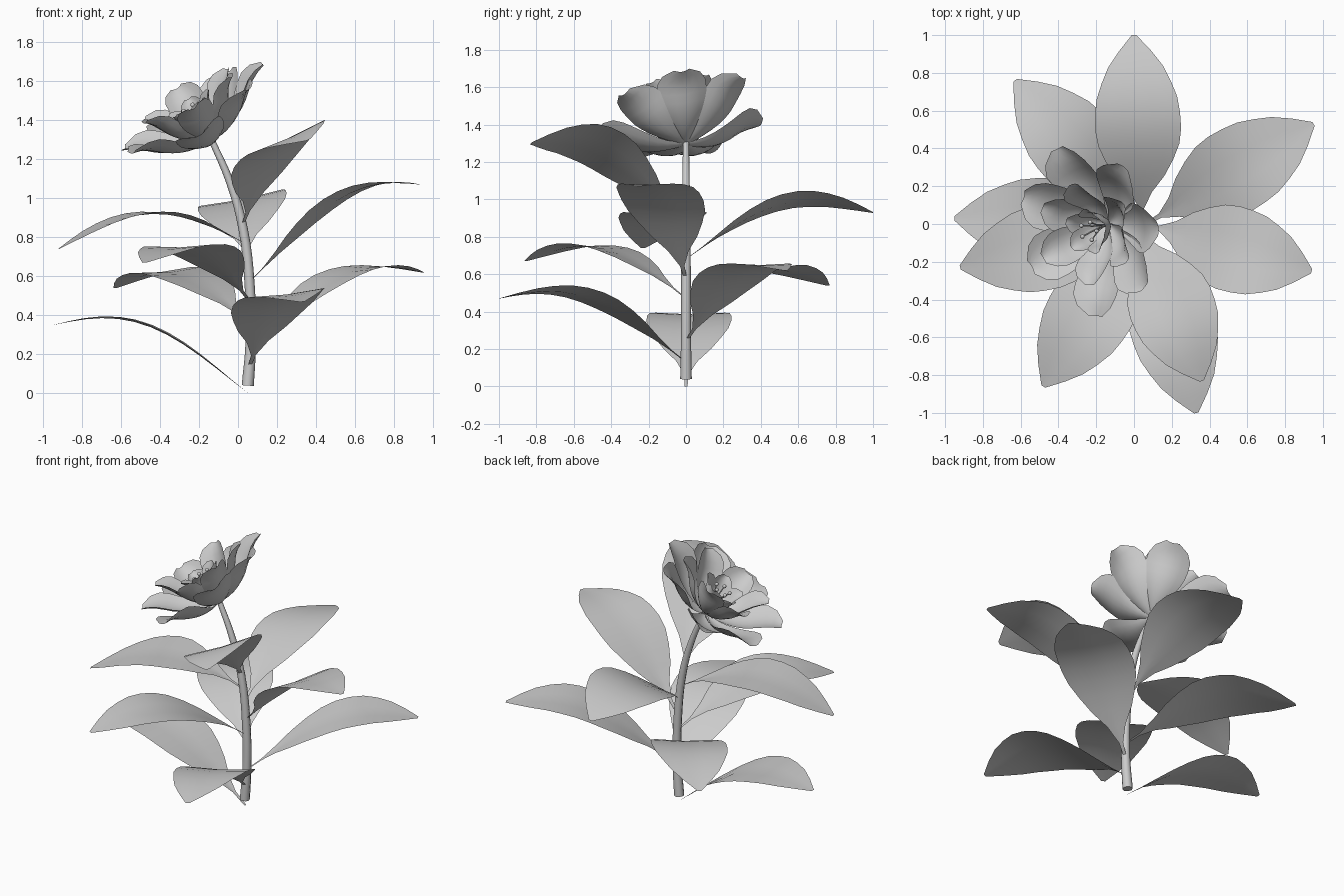
import bpy, math, random
from mathutils import Vector

if "Cube" in bpy.data.objects:
    bpy.data.objects.remove(bpy.data.objects["Cube"])

random.seed(4)


def interp(table, t):
    for (a, va), (b, vb) in zip(table, table[1:]):
        if t <= b:
            return va + (vb - va) * (t - a) / (b - a)
    return table[-1][1]


def smooth(obj):
    for p in obj.data.polygons:
        p.use_smooth = True


def sheet(name, fn, nt, ns):
    """Grid surface from fn(t in 0..1, s in -1..1)."""
    verts = [fn(i / nt, 2 * j / ns - 1) for i in range(nt + 1) for j in range(ns + 1)]
    w = ns + 1
    faces = [(i * w + j, i * w + j + 1, (i + 1) * w + j + 1, (i + 1) * w + j)
             for i in range(nt) for j in range(ns)]
    me = bpy.data.meshes.new(name)
    me.from_pydata(verts, [], faces)
    ob = bpy.data.objects.new(name, me)
    bpy.context.collection.objects.link(ob)
    smooth(ob)
    return ob


def tube(name, pts, radii, res=2):
    """Capped round tube along a smooth path."""
    cu = bpy.data.curves.new(name, 'CURVE')
    cu.dimensions = '3D'
    cu.bevel_depth = 1.0
    cu.bevel_resolution = res
    cu.resolution_u = 4
    cu.use_fill_caps = True
    sp = cu.splines.new('BEZIER')
    sp.bezier_points.add(len(pts) - 1)
    for bp, p, r in zip(sp.bezier_points, pts, radii):
        bp.co, bp.radius = p, r
        bp.handle_left_type = bp.handle_right_type = 'AUTO'
    ob = bpy.data.objects.new(name, cu)
    bpy.context.collection.objects.link(ob)
    return ob


# stem, leaning to the left at the top
stem_path = [(0.05, 0.04), (0.065, 0.25), (0.06, 0.55), (0.025, 0.85), (-0.04, 1.08), (-0.14, 1.31)]
tube('stem', [(x, 0, z) for x, z in stem_path], [0.031, 0.027, 0.026, 0.024, 0.02, 0.016])
stem_x = [(0, 0.055)] + [(z, x) for x, z in stem_path]

# leaves in a spiral: base height, tip, sideways roll
leaf_width = [(0, 0.008), (0.1, 0.014), (0.17, 0.06), (0.27, 0.145), (0.4, 0.212), (0.53, 0.232),
              (0.68, 0.212), (0.82, 0.155), (0.93, 0.075), (1, 0.012)]
leaves = [
    (0.00, (-0.95, 0.03, 0.35), 0.0),
    (0.13, (0.33, -1.00, 0.47), 0.12),
    (0.24, (0.95, 0.53, 0.62), 0.0),
    (0.35, (-0.63, 0.76, 0.54), 0.1),
    (0.47, (-0.48, -0.86, 0.67), 0.03),
    (0.57, (0.94, -0.25, 1.07), 0.0),
    (0.68, (0.00, 1.00, 0.93), 0.2),
    (0.77, (-0.92, -0.23, 0.74), 0.0),
    (0.86, (0.36, -0.83, 1.30), 0.45),
]
for n, (z0, tip, roll) in enumerate(leaves):
    base = Vector((interp(stem_x, z0), 0, z0))
    span = Vector(tip) - base
    side = Vector((-span.y, span.x, 0)).normalized()
    late = 1 + 0.35 * max(0, span.z - 0.1)      # steeper leaves bend nearer the tip

    def leaf(t, s, base=base, span=span, side=side, roll=roll, late=late):
        w = s * interp(leaf_width, t)
        p = base + span * t + side * w
        p.z += 0.165 * math.sin(math.pi * t ** late) + roll * side.x * w
        p.z += 0.012 * abs(s) * math.sin(math.pi * t)
        return p
    sheet(f'leaf_{n + 1}', leaf, 12, 6)

# flower head, tilted to the left and slightly forward
head = Vector((-0.14, 0, 1.295))
axis = Vector((-0.51, -0.19, 0.85)).normalized()
depth = axis.cross(Vector((axis.z, 0, -axis.x))).normalized()
across = depth.cross(axis).normalized()
petal_width = [(0, 0.1), (0.2, 0.38), (0.45, 0.8), (0.65, 1.0), (0.8, 0.97), (0.92, 0.72), (1, 0.3)]


def petal(name, phi, open_deg, length, half, cup):
    out = across * math.cos(phi) + depth * math.sin(phi)
    tang = depth * math.cos(phi) - across * math.sin(phi)
    steps = 10
    spine, norms, p = [], [], head.copy()
    for i in range(steps + 1):
        t = i / steps
        # outward at the base, rising, then curling back at the tip
        a = math.radians(open_deg + 24 - 62 * t + 60 * max(0, t - 0.65) / 0.35)
        spine.append(p.copy())
        norms.append(axis * math.sin(a) - out * math.cos(a))
        p += (axis * math.cos(a) + out * math.sin(a)) * length / steps

    def fn(t, s):
        i = round(t * steps)
        w = half * interp(petal_width, t)
        return spine[i] + tang * s * w + norms[i] * cup * w * s * s
    sheet(name, fn, steps, 6)


# three whorls: count, opening angle, length, half width, cup, phase
whorls = [('outer_petal', 7, 66, 0.49, 0.135, 0.35, 0.08),
          ('middle_petal', 6, 45, 0.39, 0.10, 0.45, 0.5),
          ('inner_petal', 5, 26, 0.27, 0.065, 0.5, 0.2)]
for name, count, ang, length, half, cup, phase in whorls:
    for k in range(count):
        petal(f'{name}_{k + 1}', phase + k * math.tau / count + random.uniform(-0.08, 0.08),
              ang + random.uniform(-5, 5), length * random.uniform(0.95, 1.04), half, cup)

# stamens with rounded tips
for k in range(5):
    phi = k * math.tau / 5
    out = across * math.cos(phi) + depth * math.sin(phi)
    end = head + axis * 0.2 + out * 0.05
    tube(f'stamen_{k + 1}', [head, head + axis * 0.1 + out * 0.015, end], [0.004] * 3, 1)
    bpy.ops.mesh.primitive_uv_sphere_add(segments=8, ring_count=6, radius=0.012, location=end)
    bpy.context.object.name = f'anther_{k + 1}'
    smooth(bpy.context.object)
